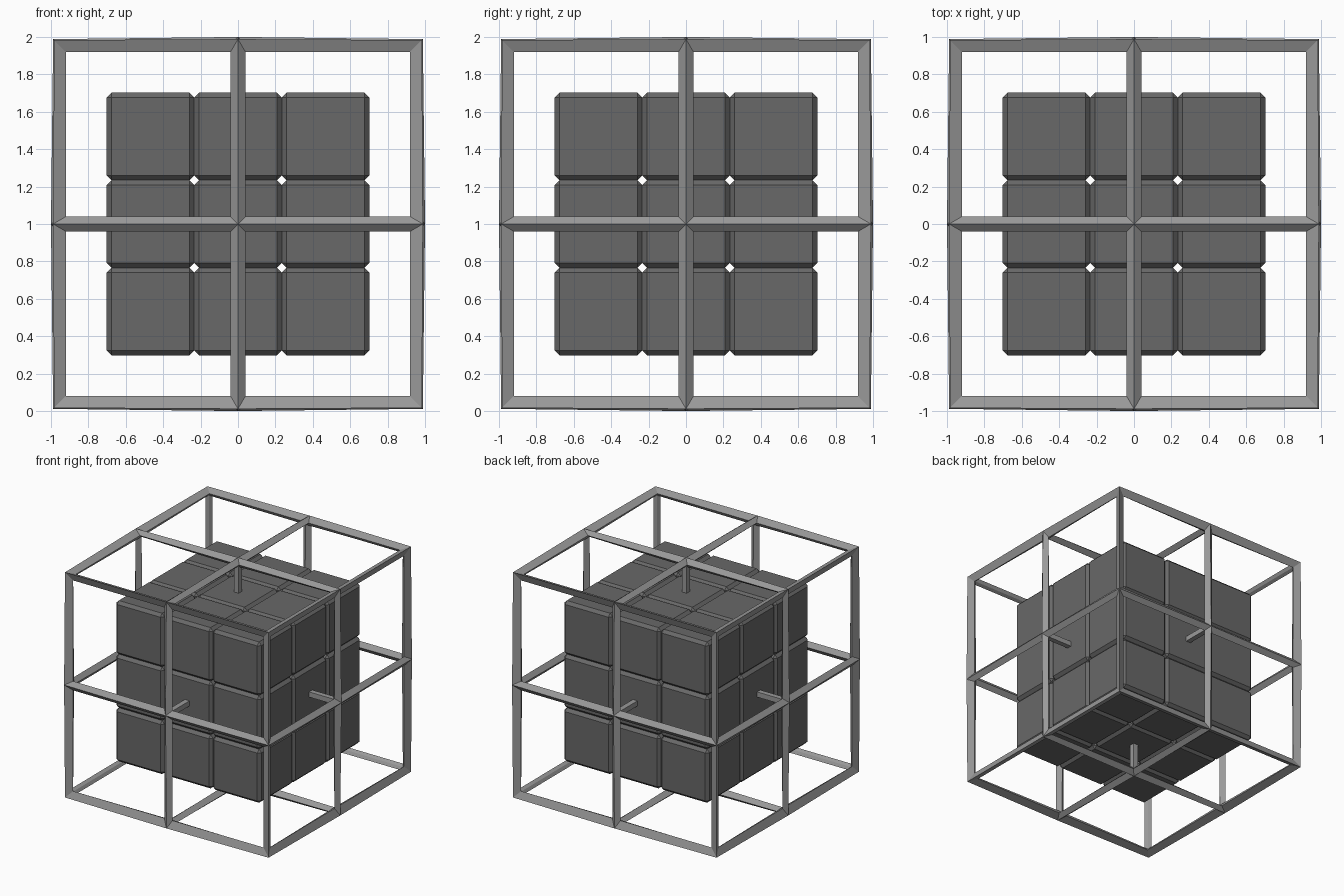
import bpy, bmesh
from itertools import product
from mathutils import Matrix, Vector

if "Cube" in bpy.data.objects:
    bpy.data.objects.remove(bpy.data.objects["Cube"])

CENTRE = Vector((0, 0, 1))


def grey(name, value):
    mat = bpy.data.materials.new(name)
    mat.diffuse_color = (value, value, value, 1)
    mat.use_nodes = True
    mat.node_tree.nodes["Principled BSDF"].inputs["Base Color"].default_value = mat.diffuse_color
    return mat


BAR_GREY = grey("bar_grey", 0.32)
CORE_GREY = grey("core_grey", 0.14)


def finish(bm, name, mat):
    mesh = bpy.data.meshes.new(name)
    bm.to_mesh(mesh)
    bm.free()
    mesh.materials.append(mat)
    obj = bpy.data.objects.new(name, mesh)
    obj.location = CENTRE
    bpy.context.collection.objects.link(obj)
    return obj


# Outer cage: cube with each face split in four, turned into diamond-section bars
bm = bmesh.new()
bmesh.ops.create_cube(bm, size=1.92)
bmesh.ops.subdivide_edges(bm, edges=bm.edges[:], cuts=1, use_grid_fill=True)
bm.normal_update()
cage = finish(bm, "cage", BAR_GREY)
wire = cage.modifiers.new("bars", 'WIREFRAME')
wire.thickness = 0.08
wire.offset = 0
wire.use_even_offset = True
wire.use_relative_offset = False

# Core: 3 x 3 x 3 block of touching chamfered cubes
SIZE = 0.468
CHAMFER = 0.025
bm = bmesh.new()
for cell in product((-1, 0, 1), repeat=3):
    bmesh.ops.create_cube(bm, size=SIZE, matrix=Matrix.Translation(Vector(cell) * SIZE))
bmesh.ops.bevel(bm, geom=bm.edges[:], offset=CHAMFER, segments=1,
                affect='EDGES', offset_type='OFFSET')
finish(bm, "core_cubes", CORE_GREY)

# Pegs joining the middle of each cage side to the core
PEG_WIDTH = 0.045
INNER, OUTER = 0.69, 0.95
bm = bmesh.new()
for axis, side in product(range(3), (-1, 1)):
    pos = Vector((0, 0, 0))
    pos[axis] = side * (INNER + OUTER) / 2
    scale = Vector((PEG_WIDTH,) * 3)
    scale[axis] = OUTER - INNER
    bmesh.ops.create_cube(bm, size=1,
                          matrix=Matrix.Translation(pos) @ Matrix.Diagonal(scale).to_4x4())
finish(bm, "support_pegs", BAR_GREY)
